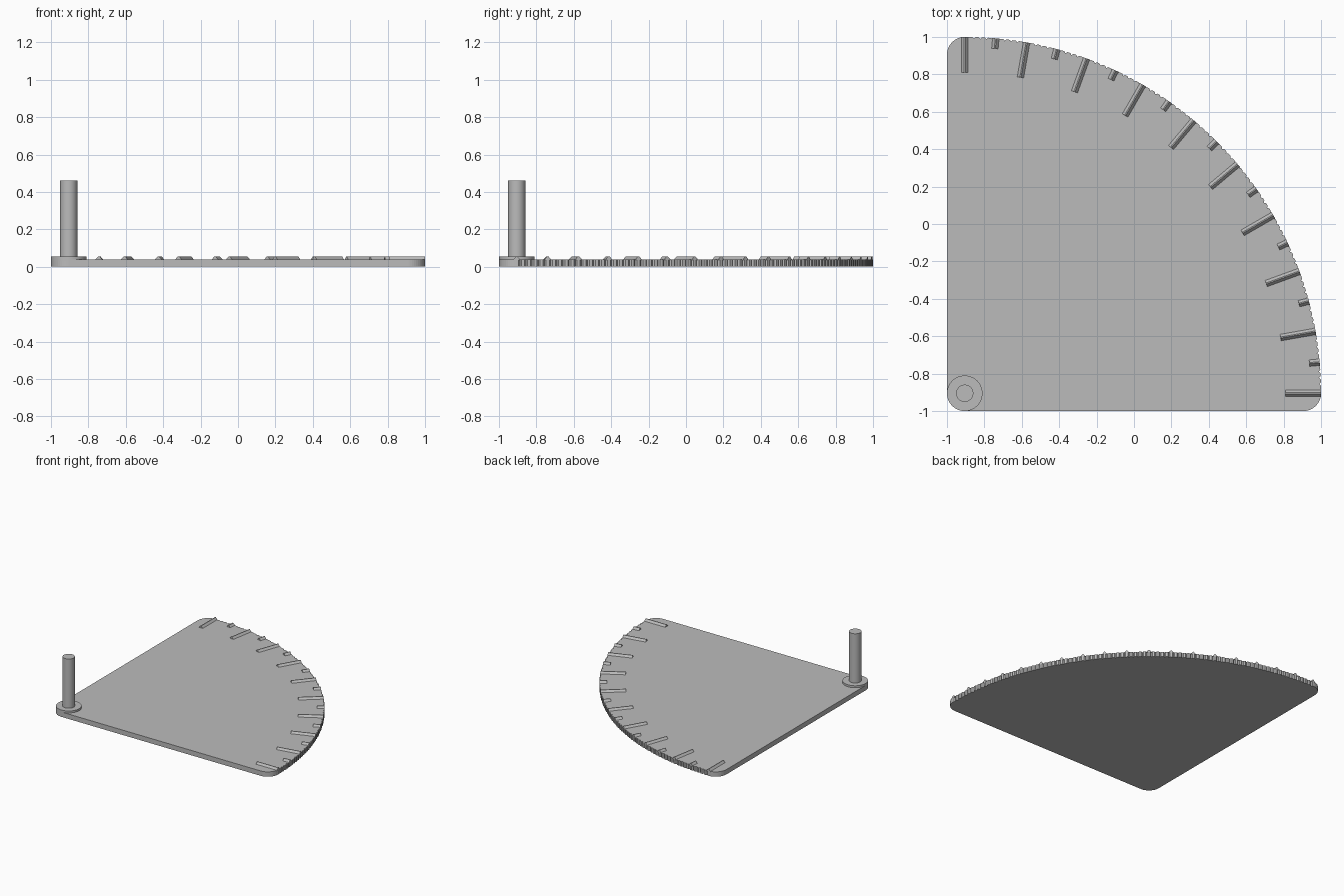
import bpy, bmesh
from math import sin, cos, radians
from mathutils import Matrix, Vector

cube = bpy.data.objects.get("Cube")
if cube:
    bpy.data.objects.remove(cube)

PIVOT = Vector((-0.905, -0.905, 0))
RADIUS, CORNER = 1.905, 0.095
PLATE_TOP, RIDGE_TOP, POST_TOP = 0.04, 0.056, 0.46

grey = bpy.data.materials.new("plain grey")
grey.use_nodes = True
grey.diffuse_color = (0.5, 0.5, 0.5, 1)
grey.node_tree.nodes["Principled BSDF"].inputs["Base Color"].default_value = (0.5, 0.5, 0.5, 1)


def polar(r, deg):
    return Vector((r * cos(radians(deg)), r * sin(radians(deg)), 0))


def prism(name, outline, depth):
    """Extrude a closed outline along the depth vector."""
    bm = bmesh.new()
    face = bm.faces.new([bm.verts.new(p) for p in outline])
    ext = bmesh.ops.extrude_face_region(bm, geom=[face], use_keep_orig=True)
    verts = [g for g in ext["geom"] if isinstance(g, bmesh.types.BMVert)]
    bmesh.ops.translate(bm, verts=verts, vec=depth)
    bmesh.ops.recalc_face_normals(bm, faces=bm.faces)
    mesh = bpy.data.meshes.new(name)
    bm.to_mesh(mesh)
    bm.free()
    mesh.materials.append(grey)
    obj = bpy.data.objects.new(name, mesh)
    bpy.context.collection.objects.link(obj)
    return obj


def cylinder(name, r, z0, z1):
    bpy.ops.mesh.primitive_cylinder_add(vertices=64, radius=r, depth=z1 - z0,
                                        location=PIVOT + Vector((0, 0, (z0 + z1) / 2)))
    obj = bpy.context.object
    obj.name = name
    obj.data.materials.append(grey)
    bpy.ops.object.shade_smooth_by_angle()


# Quarter plate: three rounded corners and a finely notched rim
def corner(centre, start, end):
    return [PIVOT + centre + polar(CORNER, start + (end - start) * i / 12) for i in range(13)]


reach = RADIUS - CORNER
outline = corner(Vector((0, 0, 0)), 180, 270)
outline += corner(Vector((reach, 0, 0)), 270, 360)
for d in range(90):
    outline += [PIVOT + polar(RADIUS, d + 0.25),
                PIVOT + polar(RADIUS - 0.009, d + 0.5),
                PIVOT + polar(RADIUS, d + 0.75)]
outline += corner(Vector((0, reach, 0)), 90, 180)
prism("quarter_plate", outline, Vector((0, 0, PLATE_TOP)))

# Raised scale marks: long every ten degrees, short halfway between
for d in range(0, 91, 5):
    length = 0.19 if d % 10 == 0 else 0.055
    start = RADIUS - length
    low = PLATE_TOP - 0.004
    profile = [(start, -0.021, low), (start, 0.021, low),
               (start, 0.003, RIDGE_TOP), (start, -0.003, RIDGE_TOP)]
    mark = prism("scale_mark_%d" % d, profile, Vector((length, 0, 0)))
    mark.data.transform(Matrix.Translation(PIVOT) @ Matrix.Rotation(radians(d), 4, "Z"))

# Pivot collar and post
cylinder("pivot_collar", CORNER, PLATE_TOP - 0.01, RIDGE_TOP)
cylinder("pivot_post", 0.046, PLATE_TOP, POST_TOP)
